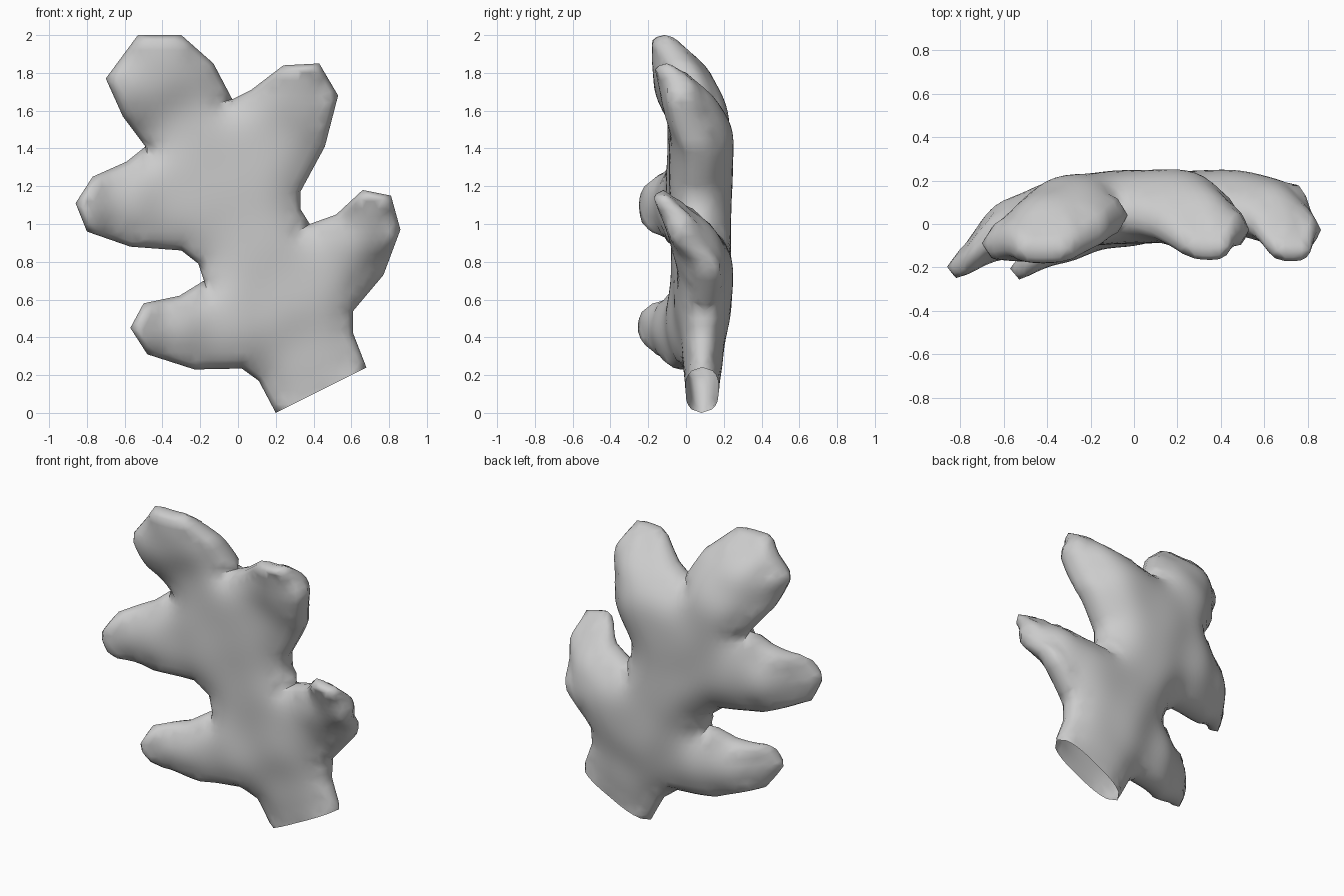
import bpy, bmesh, math
from mathutils import Vector
from mathutils.geometry import delaunay_2d_cdt, intersect_point_line

if "Cube" in bpy.data.objects:
    bpy.data.objects.remove(bpy.data.objects["Cube"])

# Front silhouette (x, z); the closing edge is the open cut end of the stem
OUTLINE = [(0.20, 0), (0.11, .17), (.02, .235), (-.23, .23), (-.48, .31), (-.57, .45),
           (-.50, .58), (-.31, .62), (-.18, .70), (-.21, .79), (-.30, .86), (-.57, .88),
           (-.80, .96), (-.86, 1.11), (-.77, 1.25), (-.59, 1.33), (-.49, 1.41),
           (-.61, 1.57), (-.70, 1.77), (-.53, 2.0), (-.30, 2.0), (-.13, 1.85),
           (-.03, 1.66), (.07, 1.71), (.24, 1.84), (.43, 1.85), (.53, 1.68), (.46, 1.41),
           (.33, 1.17), (.33, 1.08), (.38, 1.0), (.52, 1.05), (.66, 1.18), (.81, 1.15),
           (.86, .97), (.77, .73), (.61, .54), (.61, .42), (.68, .24)]
# Depth guides (x, z, centre y, half thickness): trunk, then each lobe to its tip
TRUNK = [(.44, .12, .085, .085), (.36, .30, .09, .11), (.22, .60, .09, .155),
         (.06, .95, .08, .16), (-.03, 1.30, .08, .17)]
LOBES = [(-.10, .45, .03, .14), (-.35, .44, -.06, .14), (-.55, .45, -.21, .11),
         (-.35, 1.13, .05, .155), (-.60, 1.10, -.02, .15), (-.84, 1.10, -.20, .11),
         (-.30, 1.55, .07, .165), (-.42, 1.78, -.01, .165), (-.42, 2.0, -.12, .13),
         (-.69, 1.77, -.09, .14), (.24, 1.45, .09, .17), (.36, 1.66, .03, .165),
         (.35, 1.85, -.12, .12), (.53, 1.68, -.03, .15), (.45, .75, .105, .15),
         (.67, .92, .05, .155), (.74, 1.17, -.13, .10), (.86, .97, -.03, .14),
         (.76, .73, .12, .14)]
GUIDES = TRUNK + LOBES
ROUND = 0.225

pts = [Vector(p) for p in OUTLINE]
sides = list(zip(pts, pts[1:]))
end = (pts[-1], pts[0])


def dist(p, seg):
    q, t = intersect_point_line(p, *seg)
    q = seg[0].lerp(seg[1], min(max(t, 0), 1))
    return (p - Vector((q[0], q[1]))).length


def edge_dist(p):
    return min(dist(p, s) for s in sides)


def inside(p):
    hit = False
    for a, b in sides + [end]:
        if (a.y > p.y) != (b.y > p.y) and p.x < a.x + (p.y - a.y) * (b.x - a.x) / (b.y - a.y):
            hit = not hit
    return hit


def depth(p):
    w = [1 / ((p.x - g[0]) ** 2 + (p.y - g[1]) ** 2 + .012) ** 2.3 for g in GUIDES]
    s = sum(w)
    return (sum(a * g[2] for a, g in zip(w, GUIDES)) / s,
            sum(a * g[3] for a, g in zip(w, GUIDES)) / s)


# Rim samples, inset rings and interior grid
rim, inner = [], []
for a, b in sides + [end]:
    n = max(1, round((b - a).length / .04))
    normal = Vector((b.y - a.y, a.x - b.x)).normalized()
    for i in range(n):
        p = a.lerp(b, i / n)
        rim.append(p)
        for off in (.01, .028):
            q = p + normal * off
            if inside(q) and min(edge_dist(q), dist(q, end)) > off * .9:
                inner.append(q)
for i in range(-22, 23):
    for j in range(51):
        p = Vector((i * .04 + (j % 2) * .02, j * .04))
        if inside(p) and min(edge_dist(p), dist(p, end)) > .045:
            inner.append(p)
flat, _, tris, *_ = delaunay_2d_cdt(rim + inner, [], [list(range(len(rim)))], 1, 1e-6)

# Puffed front and back shells, curved forward at the lobe tips
bm = bmesh.new()
info = []
for p in flat:
    p = Vector((p[0], p[1]))
    d = edge_dist(p)
    yc, half = depth(p)
    h = 0 if d < 1e-4 else half * math.sqrt(1 - (1 - min(d / ROUND, 1)) ** 2)
    info.append((p, yc, h, d))
soft = []
for sign in (-1, 1):
    vs = []
    for p, yc, h, d in info:
        v = bm.verts.new((p.x, yc + sign * h, p.y))
        vs.append(v)
        if d > .04 and dist(p, end) > .01:
            soft.append(v)
    for t in tris:
        bm.faces.new([vs[k] for k in t])
for _ in range(8):
    bmesh.ops.smooth_vert(bm, verts=soft, factor=.5, use_axis_y=True)
bmesh.ops.remove_doubles(bm, verts=bm.verts, dist=1e-5)
bmesh.ops.recalc_face_normals(bm, faces=bm.faces)

mesh = bpy.data.meshes.new("lobed_leaf")
bm.to_mesh(mesh)
bm.free()
leaf = bpy.data.objects.new("lobed_leaf", mesh)
bpy.context.collection.objects.link(leaf)
bpy.context.view_layer.objects.active = leaf
leaf.select_set(True)
bpy.ops.object.shade_smooth_by_angle(angle=math.radians(70))
